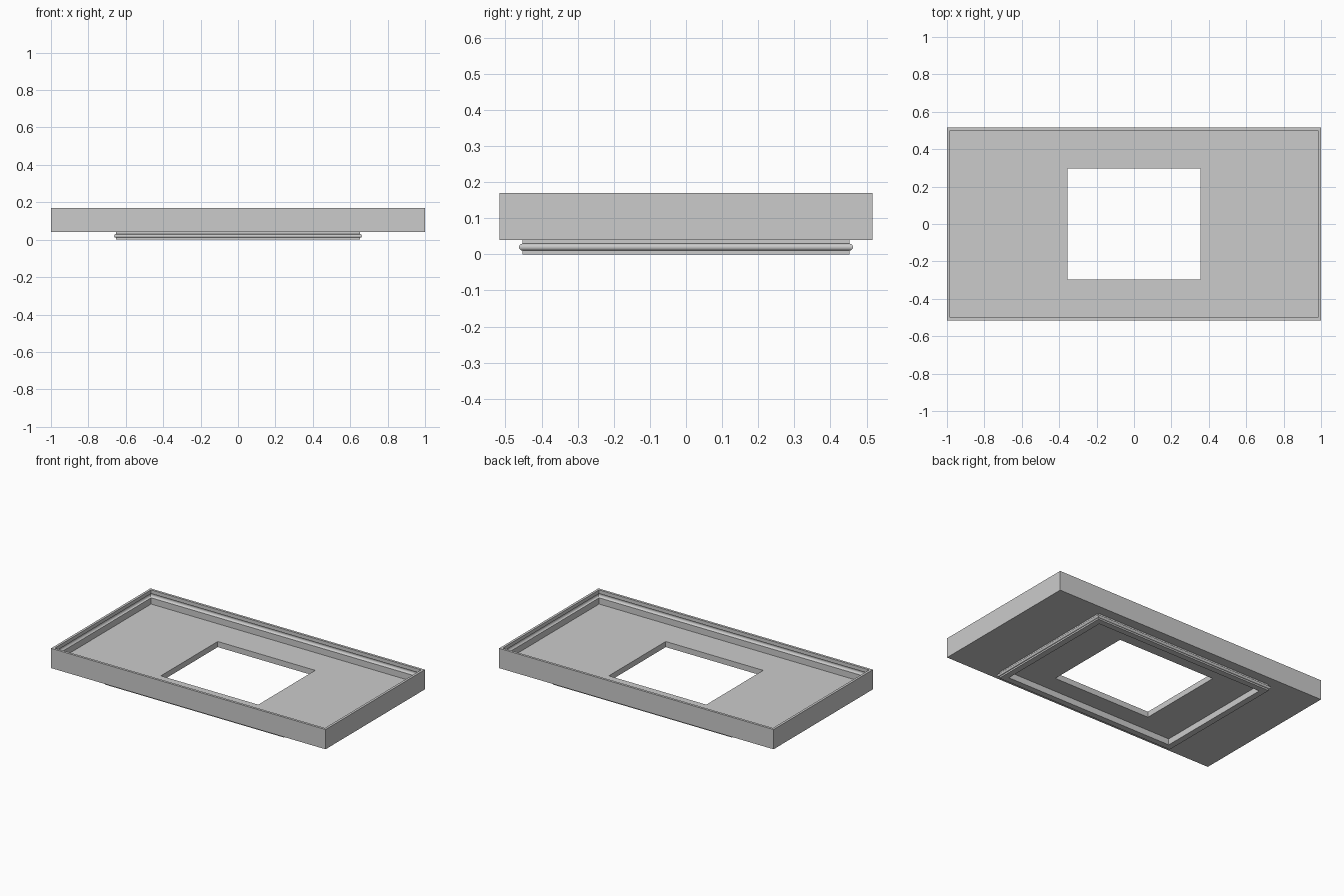
import bpy, bmesh, math

if "Cube" in bpy.data.objects:
    bpy.data.objects.remove(bpy.data.objects["Cube"])

grey = bpy.data.materials.new("plain grey")
grey.diffuse_color = (0.6, 0.6, 0.6, 1)
grey.use_nodes = True
grey.node_tree.nodes["Principled BSDF"].inputs["Base Color"].default_value = grey.diffuse_color


def arc(hx, hy, zc, rz, depth, start, end, steps=8):
    """Half-round section bulging outward from a rectangular wall."""
    rings = []
    for i in range(steps + 1):
        a = math.radians(start + (end - start) * i / steps)
        d = depth * math.cos(a)
        rings.append((hx + d, hy + d, zc + rz * math.sin(a)))
    return rings


def rect_sweep(name, rings):
    """Skin a closed section, given as (half x, half y, z), around a rectangle."""
    bm = bmesh.new()
    loops = [[bm.verts.new((sx * hx, sy * hy, z))
              for sx, sy in ((-1, -1), (1, -1), (1, 1), (-1, 1))]
             for hx, hy, z in rings]
    for i, a in enumerate(loops):
        b = loops[(i + 1) % len(loops)]
        for k in range(4):
            m = (k + 1) % 4
            bm.faces.new((a[k], a[m], b[m], b[k]))
    bmesh.ops.recalc_face_normals(bm, faces=bm.faces[:])
    mesh = bpy.data.meshes.new(name)
    bm.to_mesh(mesh)
    bm.free()
    mesh.materials.append(grey)
    ob = bpy.data.objects.new(name, mesh)
    bpy.context.collection.objects.link(ob)
    bpy.context.view_layer.objects.active = ob
    ob.select_set(True)
    bpy.ops.object.shade_smooth_by_angle(angle=math.radians(30))
    ob.select_set(False)
    return ob


# Tray: floor with a rectangular opening, thin walls, half-round groove inside
WX, WY = 0.984, 0.501
tray = [(0.355, 0.296, 0.04), (1.0, 0.517, 0.04), (1.0, 0.517, 0.17), (WX, WY, 0.17)]
tray += arc(WX, WY, 0.132, 0.014, 0.0145, 90, -90)
tray += [(WX, WY, 0.077), (0.355, 0.296, 0.077)]
rect_sweep("tray", tray)

# Skirt under the tray with a rounded snap bead on its outside
SX, SY = 0.653, 0.453
skirt = [(0.613, 0.413, 0.04), (0.613, 0.413, 0.0), (SX, SY, 0.0)]
skirt += arc(SX, SY, 0.02, 0.0095, 0.0095, -90, 90)
skirt += [(SX, SY, 0.04)]
rect_sweep("bottom_skirt", skirt)
